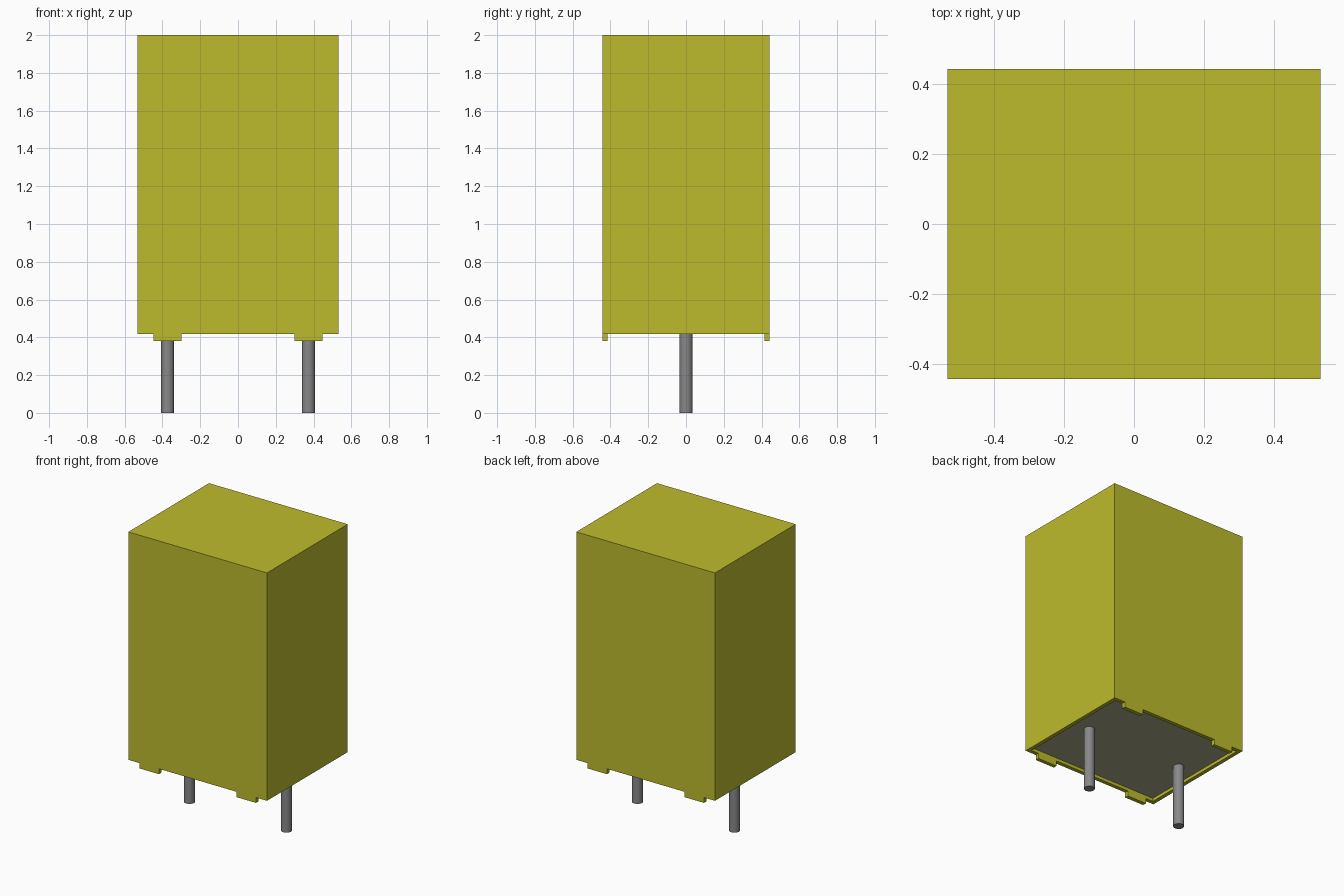
import bpy, bmesh
from mathutils import Matrix, Vector

old = bpy.data.objects.get("Cube")
if old:
    bpy.data.objects.remove(old, do_unlink=True)


def material(name, rgb, rough=0.5):
    m = bpy.data.materials.new(name)
    m.use_nodes = True
    m.diffuse_color = (*rgb, 1)
    bsdf = m.node_tree.nodes["Principled BSDF"]
    bsdf.inputs["Base Color"].default_value = (*rgb, 1)
    bsdf.inputs["Roughness"].default_value = rough
    return m


YELLOW = material("yellow plastic", (0.51, 0.50, 0.026))
RESIN = material("grey green resin", (0.40, 0.40, 0.25))
GREY = material("grey metal", (0.246, 0.246, 0.246))

HX, HY = 0.533, 0.443      # half width and half depth
BASE, TOP = 0.417, 2.0     # case bottom and top
WALL, RECESS = 0.027, 0.022


def finish(name, bm, *mats):
    bmesh.ops.recalc_face_normals(bm, faces=bm.faces)
    mesh = bpy.data.meshes.new(name)
    bm.to_mesh(mesh)
    bm.free()
    for m in mats:
        mesh.materials.append(m)
    ob = bpy.data.objects.new(name, mesh)
    bpy.context.collection.objects.link(ob)
    return ob


def add_box(bm, lo, hi):
    lo, hi = Vector(lo), Vector(hi)
    mat = Matrix.Translation((lo + hi) / 2) @ Matrix.Diagonal((*(hi - lo), 1))
    bmesh.ops.create_cube(bm, size=1, matrix=mat)


# Case: box with a shallow resin-filled recess underneath
bm = bmesh.new()
add_box(bm, (-HX, -HY, BASE), (HX, HY, TOP))
bottom = min(bm.faces, key=lambda f: f.calc_center_median().z)
bmesh.ops.inset_individual(bm, faces=[bottom], thickness=WALL, use_even_offset=True)
floor = bmesh.ops.extrude_discrete_faces(bm, faces=[bottom])["faces"][0]
bmesh.ops.translate(bm, verts=floor.verts, vec=(0, 0, RECESS))
floor.material_index = 1
finish("case", bm, YELLOW, RESIN)

for side, sx in (("left", 1), ("right", -1)):
    # Standoff feet flush with the front and back walls
    for end, sy in (("front", -1), ("back", 1)):
        bm = bmesh.new()
        xs = sorted((sx * 0.298, sx * 0.448))
        ys = sorted((sy * (HY - WALL), sy * HY))
        add_box(bm, (xs[0], ys[0], 0.38), (xs[1], ys[1], BASE))
        finish(f"{end}_{side}_foot", bm, YELLOW)

    # Round lead pin
    bm = bmesh.new()
    height = BASE + RECESS + 0.01
    bmesh.ops.create_cone(bm, cap_ends=True, segments=32, radius1=0.035,
                          radius2=0.035, depth=height,
                          matrix=Matrix.Translation((sx * 0.373, 0, height / 2)))
    pin = finish(f"{side}_pin", bm, GREY)
    bpy.ops.object.select_all(action="DESELECT")
    pin.select_set(True)
    bpy.context.view_layer.objects.active = pin
    bpy.ops.object.shade_smooth_by_angle()
